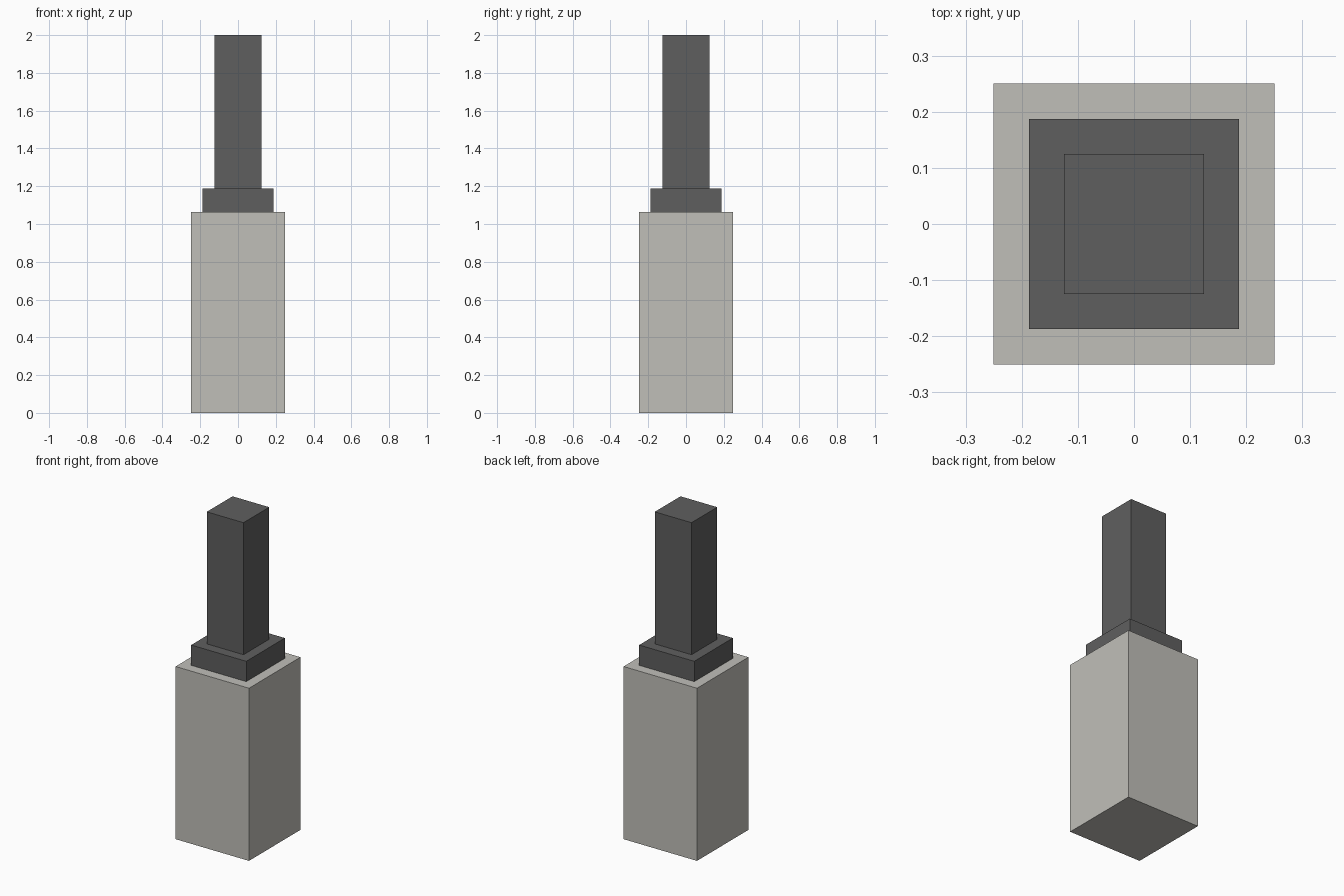
import bpy

if "Cube" in bpy.data.objects:
    bpy.data.objects.remove(bpy.data.objects["Cube"])


def srgb(v):
    c = v / 255
    return c / 12.92 if c <= 0.04045 else ((c + 0.055) / 1.055) ** 2.4


def material(name, rgb):
    mat = bpy.data.materials.new(name)
    mat.diffuse_color = (*[srgb(v) for v in rgb], 1)
    mat.use_nodes = True
    mat.node_tree.nodes["Principled BSDF"].inputs["Base Color"].default_value = mat.diffuse_color
    return mat


def square_block(name, width, z0, z1, mat):
    bpy.ops.mesh.primitive_cube_add(size=1)
    obj = bpy.context.object
    obj.name = name
    # bake size and height into the mesh
    for v in obj.data.vertices:
        v.co.x *= width
        v.co.y *= width
        v.co.z = z1 if v.co.z > 0 else z0
    obj.data.materials.append(mat)
    return obj


light_grey = material("warm light grey", (192, 191, 185))
dark_grey = material("dark grey", (95, 95, 95))

# tall base, collar on top of it, slim post
square_block("base", 0.50, 0.0, 1.0625, light_grey)
square_block("collar", 0.375, 1.0625, 1.1875, dark_grey)
square_block("post", 0.25, 1.1875, 2.0, dark_grey)
